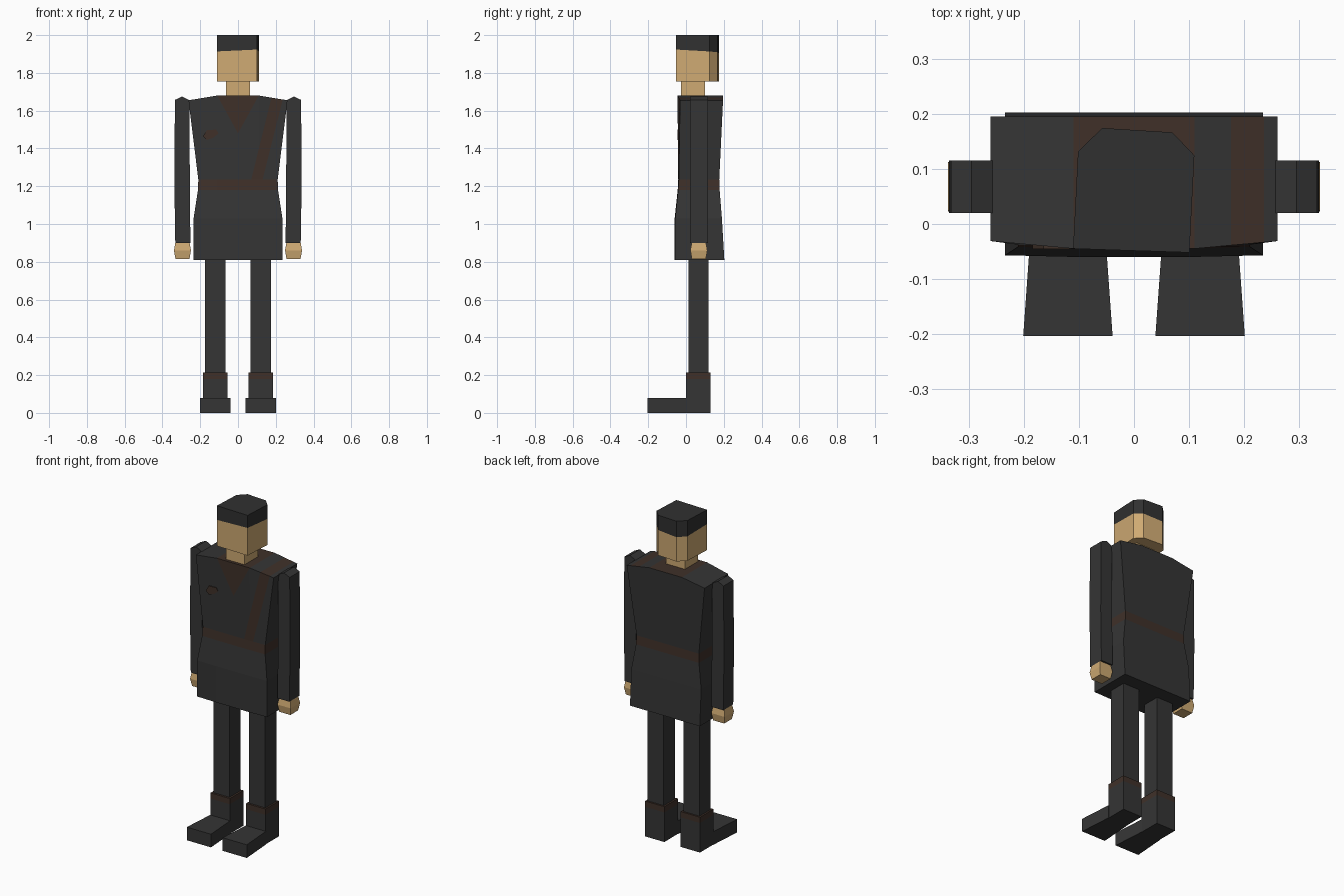
import bpy, bmesh
from mathutils import Vector

if "Cube" in bpy.data.objects:
    bpy.data.objects.remove(bpy.data.objects["Cube"])


def material(name, rgb):
    m = bpy.data.materials.new(name)
    m.diffuse_color = (*rgb, 1)
    m.use_nodes = True
    m.node_tree.nodes["Principled BSDF"].inputs["Base Color"].default_value = m.diffuse_color
    return m


CLOTH = material("dark cloth", (0.035, 0.035, 0.035))
HAIR = material("dark hair", (0.030, 0.030, 0.030))
BROWN = material("brown leather", (0.050, 0.030, 0.022))
SKIN = material("skin", (0.62, 0.40, 0.17))


def finish(name, bm, mats):
    bmesh.ops.recalc_face_normals(bm, faces=bm.faces[:])
    me = bpy.data.meshes.new(name)
    bm.to_mesh(me)
    bm.free()
    for m in mats:
        me.materials.append(m)
    ob = bpy.data.objects.new(name, me)
    bpy.context.collection.objects.link(ob)
    return ob


def loft(rings, caps=True):
    """Skin a stack of equal-length point rings."""
    bm = bmesh.new()
    vs = [[bm.verts.new(p) for p in r] for r in rings]
    n = len(vs[0])
    for a, b in zip(vs, vs[1:]):
        for i in range(n):
            j = (i + 1) % n
            bm.faces.new((a[i], a[j], b[j], b[i]))
    if caps:
        bm.faces.new(vs[0])
        bm.faces.new(vs[-1])
    return bm, vs


def rect(x0, x1, y0, y1, z):
    return [(x0, y0, z), (x1, y0, z), (x1, y1, z), (x0, y1, z)]


def cut(bm, co, no, faces=None):
    fs = list(bm.faces) if faces is None else faces
    geom = set(fs)
    for f in fs:
        geom.update(f.edges)
        geom.update(f.verts)
    bmesh.ops.bisect_plane(bm, geom=list(geom), dist=1e-5, plane_co=co, plane_no=no)


# Coat: z, shoulder drop, half width, front at side, front at centre, back
rings = []
for z, drop, w, fs, fc, b in [(0.81, 0, .235, -.057, -.060, .203),
                              (1.03, 0, .235, -.057, -.060, .190),
                              (1.18, 0, .212, -.042, -.044, .178),
                              (1.235, 0, .210, -.038, -.041, .176),
                              (1.68, .025, .262, -.031, -.045, .196)]:
    c = .11
    rings.append([(-w, fs, z - drop), (-c, fc, z), (c, fc, z), (w, fs, z - drop),
                  (w, b, z - drop), (c, b, z), (-c, b, z), (-w, b, z - drop)])
bm, vs = loft(rings, caps=False)
bm.faces.new(vs[0])
t = vs[-1]
for i in range(3):
    bm.faces.new((t[i], t[i + 1], t[6 - i], t[7 - i]))
bmesh.ops.recalc_face_normals(bm, faces=bm.faces[:])


def upper(f):
    c = f.calc_center_median()
    return c.z > 1.236 and (f.normal.y < -.5 or f.normal.z > .5)


# Collar and strap edges are cut into the chest and shoulders
LINES = [((.11, 1.68), (0, 1.48)), ((-.11, 1.68), (0, 1.48)),
         ((.175, 1.66), (.07, 1.235)), ((.237, 1.66), (.13, 1.235))]
for (x0, z0), (x1, z1) in LINES:
    cut(bm, (x0, 0, z0), Vector((z0 - z1, 0, x1 - x0)).normalized(),
        [f for f in bm.faces if upper(f)])
for f in bm.faces:
    c = f.calc_center_median()
    belt = 1.18 < c.z < 1.235 and abs(f.normal.z) < .5
    collar = upper(f) and abs(c.x) < .11 - (1.68 - c.z) * .55
    s = (c.z - 1.235) * .249
    strap = upper(f) and .07 + s < c.x < .13 + s
    f.material_index = 1 if belt or collar or strap else 0
finish("coat", bm, [CLOTH, BROWN])

# Chest badge plate
outline = [(-.185, 1.465), (-.165, 1.445), (-.13, 1.457), (-.103, 1.48),
           (-.115, 1.5), (-.165, 1.497)]
bm, _ = loft([[(x, y, z) for x, z in outline] for y in (-.046, -.038)])
finish("chest_badge", bm, [BROWN])

# Neck
bm, _ = loft([rect(-.063, .063, -.027, .10, z) for z in (1.66, 1.76)])
finish("neck", bm, [SKIN])

# Head with chamfered back; hair is the part above a sloping cut
plan = [(-.111, -.045), (.101, -.052), (.11, .125), (.07, .167), (-.058, .175), (-.102, .132)]
bm, _ = loft([[(x, y, z) for x, y in plan] for z in (1.755, 2.0)])
cut(bm, (0, 0, 1.916), Vector((-.045, .06, 1)).normalized())
for f in bm.faces:
    f.material_index = 1 if f.calc_center_median().z > 1.916 else 0
finish("head", bm, [SKIN, HAIR])

for side, s in (("left", -1), ("right", 1)):
    def mirrored(rings):
        return loft([[(s * x, y, z) for x, y, z in r] for r in rings])[0]

    # Sleeve with a ridged shoulder
    prof = [(.252, .9), (.332, .9), (.337, 1.22), (.334, 1.657), (.296, 1.675),
            (.257, 1.655), (.255, 1.22)]
    finish(side + "_arm", mirrored([[(x, y, z) for x, z in prof] for y in (.02, .116)]), [CLOTH])

    # Hand
    hand = [rect(.294 - h, .294 + h, .068 - h, .068 + h, z)
            for z, h in ((.815, .037), (.86, .045), (.905, .037))]
    finish(side + "_hand", mirrored(hand), [SKIN])

    # Leg
    finish(side + "_leg", mirrored([rect(.066, .175, .012, .12, z) for z in (.2, .83)]), [CLOTH])

    # Boot shaft with brown cuff
    bm = mirrored([rect(.055, .185, 0, .13, z) for z in (0, .18, .215)])
    for f in bm.faces:
        f.material_index = 1 if f.calc_center_median().z > .18 else 0
    finish(side + "_boot", bm, [CLOTH, BROWN])

    # Foot flaring toward the toe
    foot = [[(x0, y, 0), (x1, y, 0), (x1, y, .08), (x0, y, .08)]
            for x0, x1, y in ((.039, .202, -.204), (.054, .187, .005))]
    finish(side + "_foot", mirrored(foot), [CLOTH])
